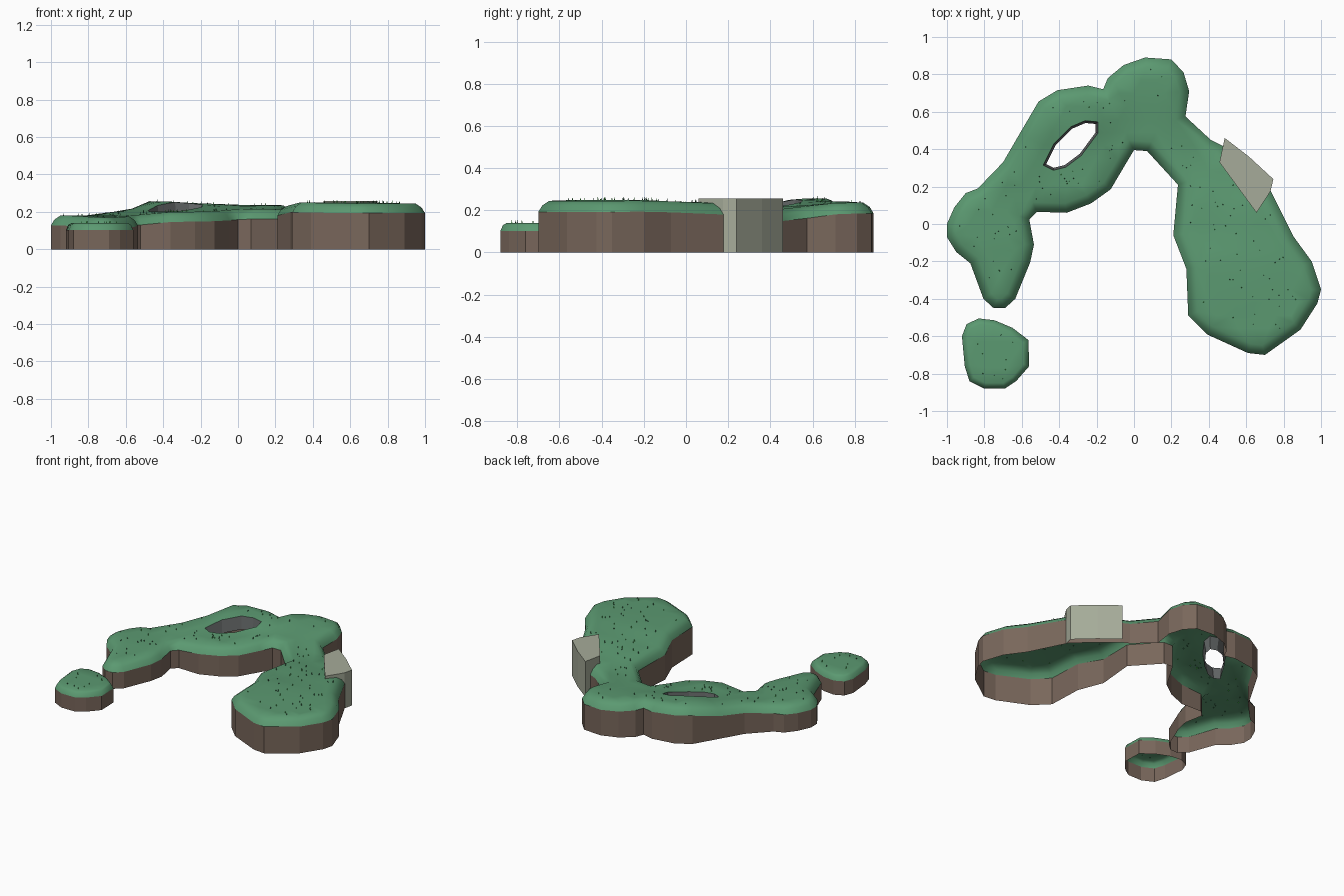
import bpy, bmesh, math, random
from mathutils import Vector
from mathutils.geometry import delaunay_2d_cdt

if "Cube" in bpy.data.objects:
    bpy.data.objects.remove(bpy.data.objects["Cube"])

random.seed(4)

def mat(name, rgb):
    m = bpy.data.materials.new(name)
    m.diffuse_color = (*rgb, 1)
    m.use_nodes = True
    m.node_tree.nodes["Principled BSDF"].inputs["Base Color"].default_value = m.diffuse_color
    return m

EARTH = mat("brown earth", (.19, .135, .105))
TURF = mat("turf green", (.105, .32, .165))
ROCK = mat("pale rock", (.38, .41, .32))
PIT = mat("dark grey pit", (.13, .14, .14))
BRIGHT = mat("bright grass", (.06, .6, .06))
DARK = mat("dark grass", (.03, .14, .06))

# Coast outlines seen from above (clockwise)
COAST = [(-1, 0), (-.96, .09), (-.9, .165), (-.835, .19), (-.7, .33), (-.61, .485), (-.51, .655),
         (-.41, .715), (-.245, .74), (-.165, .72), (-.14, .78), (-.055, .85), (.06, .89), (.2, .88),
         (.265, .81), (.295, .71), (.275, .575), (.41, .45), (.47, .42), (.72, .2), (.855, -.07),
         (.95, -.2), (1, -.35), (.98, -.425), (.89, -.565), (.7, -.7), (.61, -.69), (.39, -.59),
         (.29, -.49), (.28, -.24), (.21, -.06), (.235, .21), (.07, .39), (0, .395), (-.045, .32),
         (-.125, .185), (-.23, .11), (-.36, .06), (-.52, .065), (-.56, .025), (-.535, -.11),
         (-.555, -.205), (-.635, -.4), (-.69, -.45), (-.75, -.45), (-.805, -.4), (-.875, -.21),
         (-.95, -.15), (-1, -.07)]
ISLET = [(-.92, -.6), (-.895, -.535), (-.83, -.505), (-.745, -.515), (-.65, -.555), (-.565, -.62),
         (-.56, -.76), (-.63, -.84), (-.69, -.88), (-.8, -.88), (-.88, -.84), (-.905, -.76)]
HOLE = [(-.47, .32), (-.42, .42), (-.33, .51), (-.26, .54), (-.205, .535), (-.205, .49),
        (-.29, .375), (-.37, .315), (-.43, .3)]

# Ground height: blend of a few spot heights
SPOTS = [(-.8, 0, .18), (-.7, -.35, .17), (-.62, .1, .18), (-.62, .35, .205), (-.42, .6, .258),
         (-.2, .65, .245), (-.3, .2, .2), (-.08, .38, .205), (.1, .72, .237), (.1, .5, .22),
         (.32, .4, .2), (.5, .28, .2), (.42, .1, .23), (.65, .05, .24), (.65, -.3, .25),
         (.4, -.35, .25), (.65, -.6, .245), (.9, -.35, .245)]

def ground(p):
    ws = [math.exp(-((p[0] - x) ** 2 + (p[1] - y) ** 2) / .022) + 1e-9 for x, y, _ in SPOTS]
    return sum(w * s[2] for w, s in zip(ws, SPOTS)) / sum(ws)

def inside(p, loop):
    hit = False
    for a, b in zip(loop, loop[1:] + loop[:1]):
        if (a[1] > p[1]) != (b[1] > p[1]) and \
           p[0] < a[0] + (p[1] - a[1]) * (b[0] - a[0]) / (b[1] - a[1]):
            hit = not hit
    return hit

def offset(loop, d):
    """Move a counter-clockwise loop inwards by d."""
    out = []
    for i, p in enumerate(loop):
        p, a, b = Vector(p), Vector(loop[i - 1]), Vector(loop[(i + 1) % len(loop)])
        e, f = (p - a).normalized(), (b - p).normalized()
        n = Vector((-e.y - f.y, e.x + f.x)).normalized()
        q = p + n * d / max(.7, n.dot(Vector((-e.y, e.x))))
        out.append((q.x, q.y))
    return out

def finish(name, bm, mats):
    me = bpy.data.meshes.new(name)
    bm.to_mesh(me)
    bm.free()
    for m in mats:
        me.materials.append(m)
    ob = bpy.data.objects.new(name, me)
    bpy.context.collection.objects.link(ob)
    return ob

def land(name, coast, height, levels, hole=None):
    """Open-bottomed land: earth wall, rounded turf edge, turf top, optional pit."""
    bm = bmesh.new()
    coast = coast[::-1]

    def band(lo, hi, index, smooth=False):
        n = len(lo)
        lo, hi = [bm.verts.new(v) for v in lo], [bm.verts.new(v) for v in hi]
        for i in range(n):
            j = (i + 1) % n
            f = bm.faces.new((lo[i], lo[j], hi[j], hi[i]))
            f.material_index, f.smooth = index, smooth

    # wall and turf edge
    rings = [[(x, y, 0) for x, y in coast]]
    for d, drop in levels:
        rings.append([(*p, height(p) - drop) for p in offset(coast, d)])
    for k in range(len(rings) - 1):
        band(rings[k], rings[k + 1], min(k, 1), k > 0)
    # top surface with interior points
    rim = [p[:2] for p in rings[-1]]
    loops = [rim]
    if hole:
        lip = offset(hole[::-1], -.012)
        loops.append(lip)
        band([(*p, height(p)) for p in lip], [(*p, height(p) - .09) for p in hole[::-1]], 2)
    pts, edges = [], []
    for lp in loops:
        s, n = len(pts), len(lp)
        pts += [Vector(p) for p in lp]
        edges += [(s + i, s + (i + 1) % n) for i in range(n)]
    core = offset(coast, levels[-1][0] + .03)
    for i in range(-12, 13):
        for j in range(-12, 13):
            p = (i * .08 + (j % 2) * .04, j * .07)
            if inside(p, rim) and inside(p, core) and not (hole and inside(p, offset(lip, -.03))):
                pts.append(Vector(p))
    vs, _, fs, *_ = delaunay_2d_cdt(pts, edges, [], 0, 1e-6)
    top = [bm.verts.new((v.x, v.y, height(v))) for v in vs]
    for f in fs:
        c = sum((vs[i] for i in f), Vector((0, 0))) / len(f)
        if not inside(c, rim) or (hole and inside(c, lip)):
            continue
        face = bm.faces.new([top[i] for i in f])
        face.normal_update()
        if face.normal.z < 0:
            face.normal_flip()
        face.material_index, face.smooth = 1, True
    bmesh.ops.remove_doubles(bm, verts=bm.verts, dist=1e-4)
    bmesh.ops.delete(bm, geom=[v for v in bm.verts if not v.link_faces], context='VERTS')
    # keep a crisp edge between earth, turf and pit
    for e in bm.edges:
        if len({f.material_index for f in e.link_faces}) > 1:
            e.smooth = False
    return finish(name, bm, [EARTH, TURF, PIT])

land("main_island", COAST, ground, [(0, .052), (.018, .022), (.05, 0)], HOLE)
land("small_islet", ISLET, lambda p: .14, [(0, .038), (.012, .01), (.03, 0)])

# Rock outcrop on the back right coast: the last two corners rest on the turf
bm = bmesh.new()
corners = [(.485, .46, 0), (.457, .33, .15), (.655, .06, .15), (.73, .175, 0), (.745, .24, 0), (.615, .36, 0)]
low = [bm.verts.new(c) for c in corners]
high = [bm.verts.new((x, y, .257)) for x, y, _ in corners]
for i in range(6):
    j = (i + 1) % 6
    bm.faces.new((low[i], low[j], high[j], high[i]))
bm.faces.new(high)
finish("rock_outcrop", bm, [ROCK])

# Scattered grass blades
def grass(name, count, material):
    bm = bmesh.new()
    body, islet = offset(COAST[::-1], .06), offset(ISLET[::-1], .05)
    while count:
        p = (random.uniform(-1, 1), random.uniform(-.9, .9))
        on_islet = inside(p, islet)
        if not on_islet and (not inside(p, body) or inside(p, offset(HOLE[::-1], -.04))):
            continue
        z = .14 if on_islet else ground(p)
        a = random.uniform(0, 6.28)
        base = [bm.verts.new((p[0] + .004 * math.cos(a + k * 2.094),
                              p[1] + .004 * math.sin(a + k * 2.094), z - .003)) for k in range(3)]
        tip = bm.verts.new((p[0] + .003 * math.cos(a), p[1] + .003 * math.sin(a), z + .014))
        for k in range(3):
            bm.faces.new((base[k], base[(k + 1) % 3], tip))
        count -= 1
    finish(name, bm, [material])

grass("bright_grass", 45, BRIGHT)
grass("dark_grass", 75, DARK)
